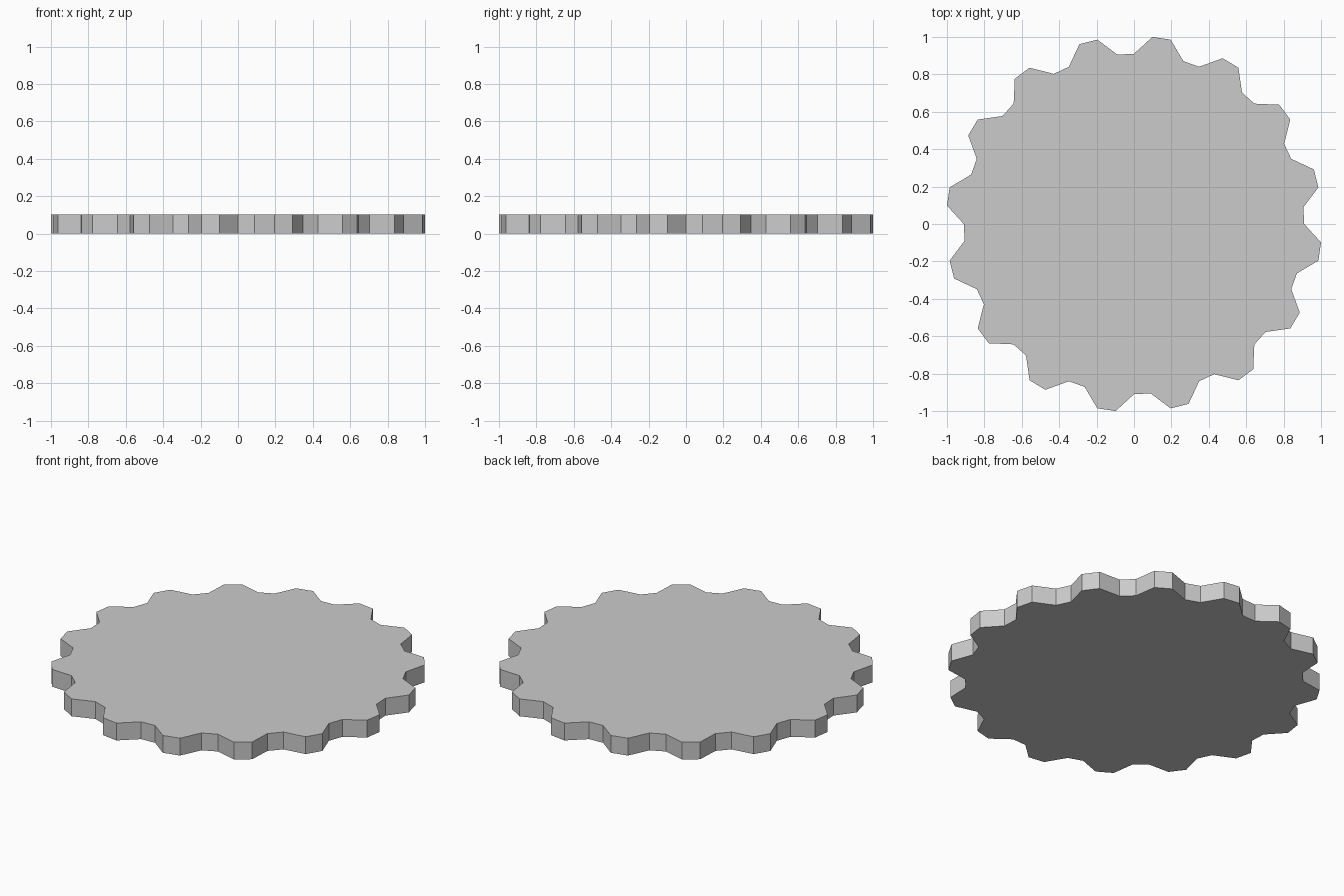
import bpy, bmesh, math

if "Cube" in bpy.data.objects:
    bpy.data.objects.remove(bpy.data.objects["Cube"])

TEETH = 16
OUTER = 1 / math.cos(math.radians(5.625))   # tooth tips span exactly 2 units
ROOT = 0.91
THICKNESS = 0.103

# Gear outline: each tooth has two root points followed by two tip points
bm = bmesh.new()
ring = []
for i in range(TEETH * 4):
    a = 2 * math.pi * i / (TEETH * 4)
    r = ROOT if i % 4 < 2 else OUTER
    ring.append(bm.verts.new((r * math.cos(a), r * math.sin(a), 0)))
base = bm.faces.new(ring)

# Extrude the outline into a solid flat disc
top = bmesh.ops.extrude_face_region(bm, geom=[base], use_keep_orig=True)
verts = [g for g in top["geom"] if isinstance(g, bmesh.types.BMVert)]
bmesh.ops.translate(bm, vec=(0, 0, THICKNESS), verts=verts)
bmesh.ops.recalc_face_normals(bm, faces=bm.faces)

mesh = bpy.data.meshes.new("gear_disc")
bm.to_mesh(mesh)
bm.free()
gear = bpy.data.objects.new("gear_disc", mesh)
bpy.context.collection.objects.link(gear)
